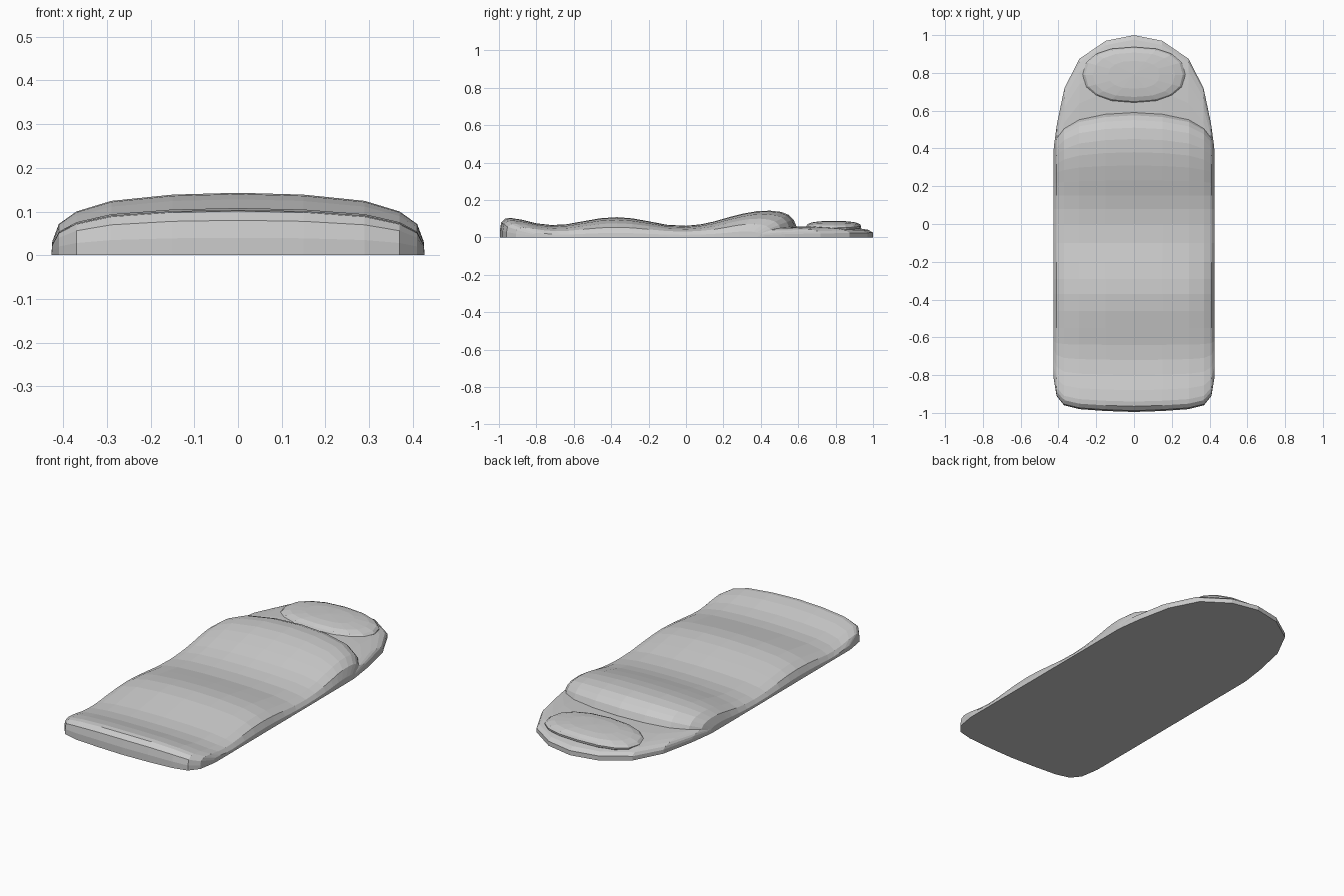
import bpy, bmesh, math

if "Cube" in bpy.data.objects:
    bpy.data.objects.remove(bpy.data.objects["Cube"])

fabric = bpy.data.materials.new("light_grey_fabric")
fabric.use_nodes = True
grey = (0.6, 0.6, 0.6, 1)
fabric.diffuse_color = grey
fabric.node_tree.nodes["Principled BSDF"].inputs["Base Color"].default_value = grey

# Half cross-section shared by bag and hood: x and relative height
HALF_X = [0, 0.15, 0.29, 0.37, 0.41, 0.425, 0.427]
HALF_Z = [1, 0.97, 0.87, 0.7, 0.5, 0.22, 0]


def mirrored(values, sign=1):
    return [sign * v for v in values[:0:-1]] + values


XS = mirrored(HALF_X, -1)
ZS = mirrored(HALF_Z)


def finish(name, bm):
    bmesh.ops.remove_doubles(bm, verts=bm.verts, dist=0.0005)
    bmesh.ops.recalc_face_normals(bm, faces=bm.faces)
    mesh = bpy.data.meshes.new(name)
    bm.to_mesh(mesh)
    bm.free()
    mesh.materials.append(fabric)
    obj = bpy.data.objects.new(name, mesh)
    bpy.context.collection.objects.link(obj)
    return obj


def loft(name, rows):
    """Skin rows of points and close the flat underside."""
    bm = bmesh.new()
    grid = [[bm.verts.new(p) for p in row] for row in rows]
    for a, b in zip(grid, grid[1:]):
        for i in range(len(a) - 1):
            bm.faces.new((a[i], a[i + 1], b[i + 1], b[i]))
    rim = grid[0] + [r[-1] for r in grid[1:-1]] + grid[-1][::-1] + [r[0] for r in grid[-2:0:-1]]
    bm.faces.new(rim)
    return finish(name, bm)


# Quilted bag body: wavy side profile, rounded plan corners
FRONT = mirrored([-0.995, -0.99, -0.98, -0.96, -0.91, -0.82, -0.8])
BACK = mirrored([0.592, 0.583, 0.555, 0.51, 0.46, 0.4, 0.38])
stations = [(-0.995, 0), (-0.995, 0.04), (-0.988, 0.08), (-0.965, 0.101), (-0.94, 0.104),
            (-0.88, 0.095), (-0.8, 0.075), (-0.72, 0.066), (-0.64, 0.07), (-0.55, 0.086),
            (-0.46, 0.102), (-0.37, 0.108), (-0.29, 0.102), (-0.2, 0.086), (-0.1, 0.067),
            (0, 0.062), (0.08, 0.07), (0.15, 0.085), (0.23, 0.108), (0.31, 0.128),
            (0.38, 0.14), (0.45, 0.143), (0.51, 0.136), (0.55, 0.12), (0.575, 0.095),
            (0.59, 0.06), (0.592, 0)]
rows = []
for y, h in stations:
    front_pull = max(0, 1 - (y + 0.995) / 0.4)
    back_pull = max(0, 1 - (0.592 - y) / 0.4)
    rows.append([(x, y + front_pull * (f + 0.995) + back_pull * (b - 0.592), h * z)
                 for x, z, f, b in zip(XS, ZS, FRONT, BACK)])
loft("bag_body", rows)

# Flat hood tapering to a rounded tip, tucked under the body
TIP = mirrored([1, 0.97, 0.875, 0.72, 0.53, 0.42, 0.4])
rows = []
for t, h in [(0, 0), (0, 0.05), (0.4, 0.058), (0.65, 0.06), (0.8, 0.056),
             (0.9, 0.05), (0.97, 0.04), (1, 0.025), (1, 0)]:
    rows.append([(x * 0.995, 0.2 + (e - 0.2) * t, h * math.sqrt(z))
                 for x, z, e in zip(XS, ZS, TIP)])
loft("hood", rows)

# Oval pillow: stacked superellipse rings
bm = bmesh.new()
rings = []
SIDES = 16
for scale, z in [(0.9, 0.035), (0.99, 0.05), (1, 0.06), (0.95, 0.071), (0.8, 0.08), (0.5, 0.086)]:
    ring = []
    for i in range(SIDES):
        a = math.tau * i / SIDES
        c, s = math.cos(a), math.sin(a)
        x = math.copysign(abs(c) ** 0.85, c) * 0.272 * scale
        y = math.copysign(abs(s) ** 0.85, s) * 0.147 * scale
        # droop toward the sides to follow the hood
        ring.append(bm.verts.new((x, 0.79 + y, z - 0.12 * x * x)))
    rings.append(ring)
for a, b in zip(rings, rings[1:]):
    for i in range(SIDES):
        j = (i + 1) % SIDES
        bm.faces.new((a[i], a[j], b[j], b[i]))
crown = bm.verts.new((0, 0.79, 0.088))
for i in range(SIDES):
    bm.faces.new((rings[-1][i], rings[-1][(i + 1) % SIDES], crown))
bm.faces.new(rings[0][::-1])
finish("pillow", bm)
